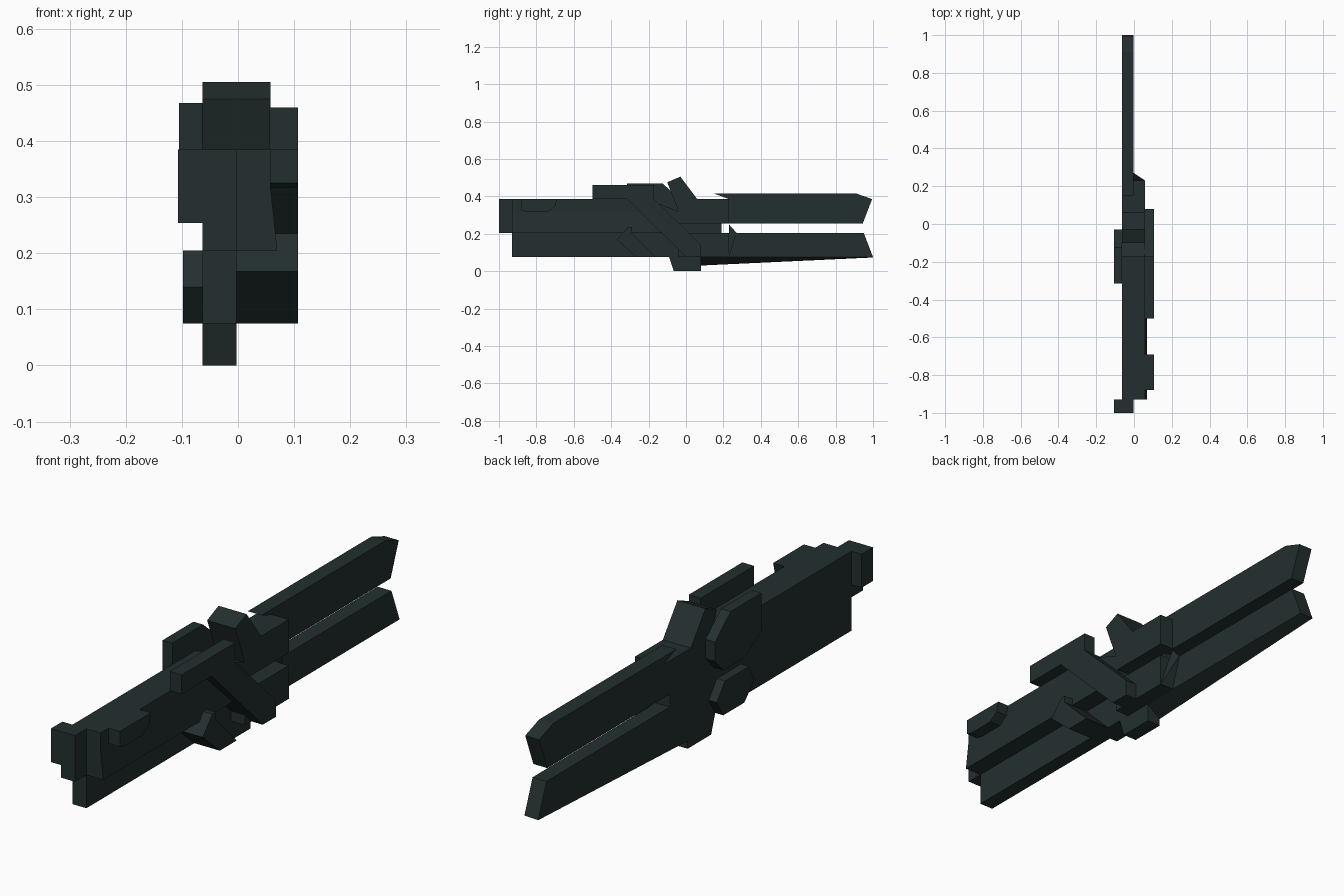
import bpy, bmesh

metal = bpy.data.materials.new("dark slate metal")
metal.diffuse_color = (0.0175, 0.028, 0.028, 1)


def prism(name, profile, x0, x1, shape=None):
    """Extrude a (y, z) side profile from x0 to x1; shape may move single points."""
    bm = bmesh.new()
    sides = []
    for x in (x0, x1):
        pts = [(x, y, z) for y, z in profile]
        if shape:
            pts = [shape(*p) for p in pts]
        sides.append([bm.verts.new(p) for p in pts])
    a, b = sides
    bm.faces.new(a)
    bm.faces.new(b[::-1])
    for i in range(len(a)):
        j = (i + 1) % len(a)
        bm.faces.new((a[i], b[i], b[j], a[j]))
    bmesh.ops.recalc_face_normals(bm, faces=bm.faces)
    mesh = bpy.data.meshes.new(name)
    bm.to_mesh(mesh)
    bm.free()
    mesh.materials.append(metal)
    obj = bpy.data.objects.new(name, mesh)
    bpy.context.collection.objects.link(obj)
    return obj


def rect(y0, y1, z0, z1):
    return [(y0, z0), (y1, z0), (y1, z1), (y0, z1)]


L, M, R, OUT = -0.063, -0.003, 0.058, 0.107   # width layers

# Core slab: body with the two forked rails and the slot between them
prism("core_with_rails", [
    (-0.93, 0.075), (1.0, 0.075), (0.95, 0.205), (0.19, 0.205), (0.19, 0.255),
    (0.945, 0.255), (0.995, 0.385), (0.91, 0.415), (0.15, 0.415), (0.23, 0.385),
    (0.03, 0.385), (-0.04, 0.32), (-0.17, 0.37), (-0.17, 0.385), (-0.93, 0.385)], L, M)

# Slanted keel below the lower rail: deep on the left, vanishing on the right
prism("lower_rail_keel", [(0.08, 0.03), (1.0, 0.073), (1.0, 0.075), (0.08, 0.075)], L, M,
      lambda x, y, z: (x, y, z if x < -0.03 else max(z, 0.0745)))

# Right cladding over the upper body, with the sight notch
prism("upper_right_cladding", [
    (-0.93, 0.205), (-0.06, 0.205), (-0.03, 0.255), (0.23, 0.255), (0.23, 0.385),
    (0.03, 0.385), (-0.04, 0.32), (-0.17, 0.37), (-0.17, 0.385), (-0.93, 0.385)], M, R)
prism("flared_skirt", [(-0.93, 0.205), (-0.12, 0.205), (-0.22, 0.317), (-0.93, 0.317)], R, 0.07,
      lambda x, y, z: (R if z > 0.3 else x, y, z))

# Right lower fore-end with its pointed tip
prism("lower_right_fore_end", rect(-0.04, 0.23, 0.075, 0.205), M, R)
prism("fore_end_tip", [(0.23, 0.075), (0.27, 0.205), (0.23, 0.25)], M, R,
      lambda x, y, z: (M + (x - M) * (0.02 if y > 0.25 or z > 0.22 else 1), y, z))

# Stock butt
prism("butt_plate", rect(-1.0, -0.93, 0.205, 0.385), L, M)
prism("butt_side_pad", rect(-1.0, -0.93, 0.254, 0.385), -0.107, L)

# Right diagonal brace with its top block
prism("diagonal_brace", [
    (-0.50, 0.385), (-0.315, 0.385), (0.0, 0.075), (0.08, 0.075), (0.08, 0.14),
    (-0.17, 0.385), (-0.17, 0.46), (-0.50, 0.46)], R - 0.002, OUT)
prism("brace_foot", [(-0.13, 0.205), (0.0, 0.075), (0.08, 0.075), (0.08, 0.14), (0.01, 0.205)],
      M, R)

# Right foregrip and rear side handle
prism("right_grip", [
    (-0.37, 0.167), (-0.31, 0.235), (-0.29, 0.235), (-0.29, 0.205),
    (-0.16, 0.075), (-0.265, 0.075)], M, OUT)
prism("side_handle", [
    (-0.88, 0.385), (-0.88, 0.325), (-0.85, 0.317), (-0.74, 0.317),
    (-0.70, 0.345), (-0.69, 0.385)], R, OUT)

# Left side plates
prism("left_upper_plate", [
    (-0.315, 0.468), (-0.125, 0.468), (-0.03, 0.385), (-0.03, 0.31),
    (-0.08, 0.256), (-0.21, 0.256), (-0.315, 0.32)], -0.105, L)
prism("left_lower_grip", [
    (-0.28, 0.14), (-0.25, 0.205), (-0.10, 0.205), (-0.05, 0.14),
    (-0.09, 0.075), (-0.22, 0.075)], -0.098, L)

# Tilted sight on top and magazine underneath
prism("tilted_sight", [
    (-0.10, 0.475), (-0.03, 0.505), (0.06, 0.385), (0.04, 0.33), (-0.04, 0.318)], L, R)
prism("magazine", [(-0.09, 0.075), (-0.065, 0.0), (0.08, 0.0), (0.08, 0.075)], L, M)
